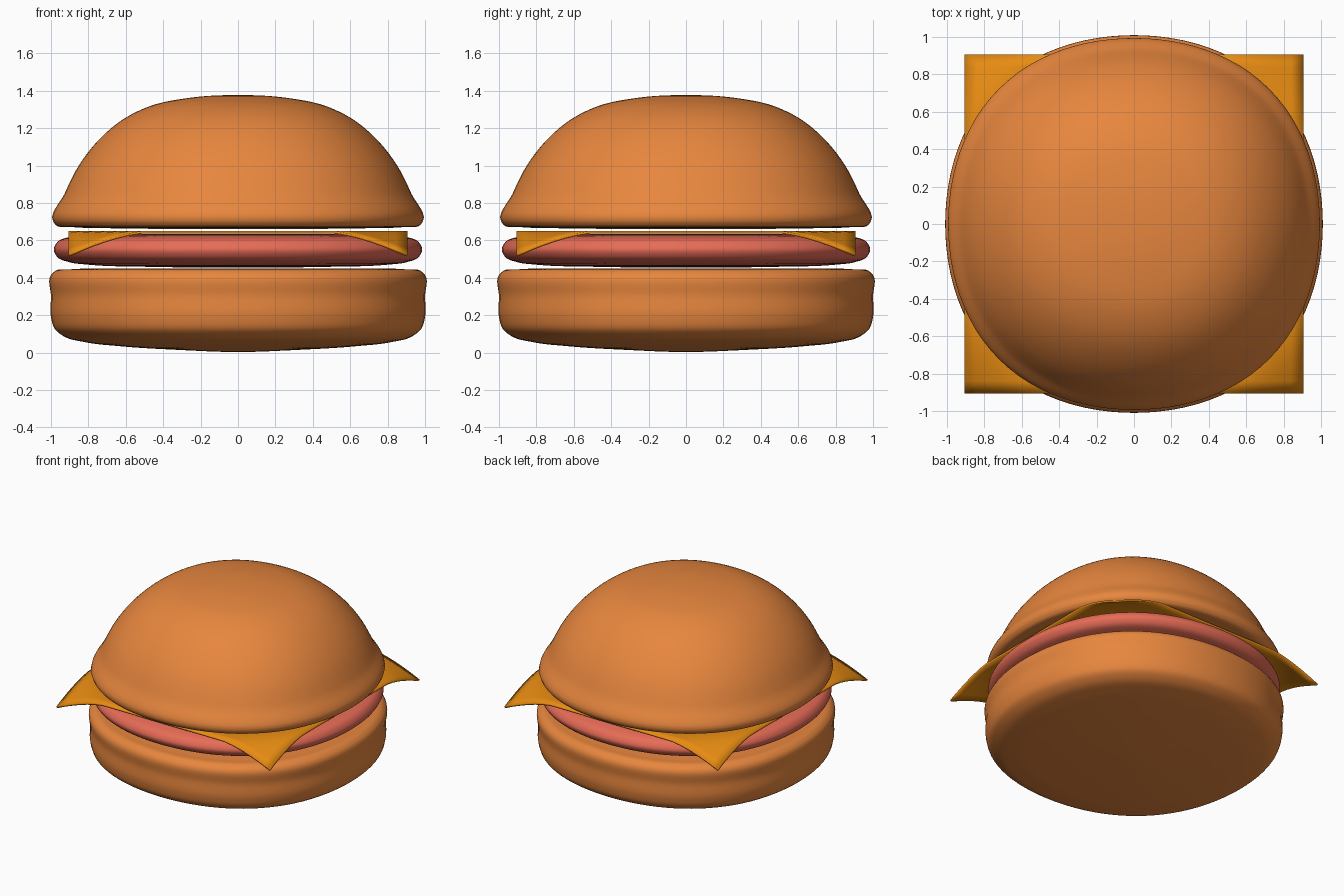
import bpy, bmesh, math
from mathutils import Vector
from mathutils.geometry import interpolate_bezier

old = bpy.data.objects.get("Cube")
if old:
    bpy.data.objects.remove(old, do_unlink=True)

SIDES = 96
STEPS = 6


def material(name, color):
    mat = bpy.data.materials.new(name)
    mat.use_nodes = True
    mat.diffuse_color = (*color, 1)
    mat.node_tree.nodes["Principled BSDF"].inputs["Base Color"].default_value = (*color, 1)
    return mat


def finish(bm, name, mat, angle):
    bmesh.ops.recalc_face_normals(bm, faces=bm.faces)
    mesh = bpy.data.meshes.new(name)
    bm.to_mesh(mesh)
    bm.free()
    obj = bpy.data.objects.new(name, mesh)
    bpy.context.collection.objects.link(obj)
    mesh.materials.append(mat)
    bpy.ops.object.select_all(action='DESELECT')
    obj.select_set(True)
    bpy.context.view_layer.objects.active = obj
    bpy.ops.object.shade_smooth_by_angle(angle=math.radians(angle))
    return obj


def smooth_profile(points):
    """Smooth curve through (radius, height) points, level at both ends."""
    pts = [Vector((r, 0, z)) for r, z in points]
    tangents = [Vector((1, 0, 0))]
    for a, b, c in zip(pts, pts[1:], pts[2:]):
        d0, d1 = (b - a).length, (c - b).length
        tangents.append(((b - a) * (d1 / d0) + (c - b) * (d0 / d1)) / (d0 + d1))
    tangents.append(Vector((-1, 0, 0)))
    curve = [pts[0]]
    for a, b, ta, tb in zip(pts, pts[1:], tangents, tangents[1:]):
        h = (b - a).length / 3
        curve += interpolate_bezier(a, a + ta * h, b - tb * h, b, STEPS + 1)[1:]
    return curve


def layer(name, points, mat):
    """Closed round layer whose outline is very slightly squared."""
    curve = smooth_profile(points)
    bm = bmesh.new()
    rings = []
    for p in curve[1:-1]:
        ring = []
        for i in range(SIDES):
            a = math.tau * i / SIDES
            r = p.x * (1 + 0.014 * (1 - math.cos(4 * a)))
            ring.append(bm.verts.new((r * math.cos(a), r * math.sin(a), p.z)))
        rings.append(ring)
    bottom, top = bm.verts.new(curve[0]), bm.verts.new(curve[-1])
    for i in range(SIDES):
        j = (i + 1) % SIDES
        bm.faces.new((bottom, rings[0][j], rings[0][i]))
        bm.faces.new((top, rings[-1][i], rings[-1][j]))
        for low, high in zip(rings, rings[1:]):
            bm.faces.new((low[i], low[j], high[j], high[i]))
    return finish(bm, name, mat, 60)


bread = material("bread orange", (0.8, 0.24, 0.048))
meat = material("meat pink", (0.8, 0.15, 0.095))
cheddar = material("cheese yellow", (0.8, 0.26, 0.006))

# Bottom bun: soft underside, upright wall, tight top rim
layer("bottom_bun", [
    (0, 0.003), (0.31, 0.014), (0.63, 0.034), (0.82, 0.056), (0.93, 0.086),
    (0.98, 0.127), (1, 0.19), (1, 0.3), (1, 0.415), (0.975, 0.438),
    (0.9, 0.445), (0.5, 0.449), (0, 0.45)], bread)

# Patty: flat pill shape
layer("patty", [
    (0, 0.455), (0.5, 0.459), (0.8, 0.47), (0.9, 0.483), (0.965, 0.51),
    (0.985, 0.55), (0.965, 0.592), (0.9, 0.618), (0.8, 0.627), (0.5, 0.633),
    (0, 0.635)], meat)

# Top bun: dome with a tight lower lip
layer("top_bun", [
    (0, 0.66), (0.6, 0.664), (0.9, 0.672), (0.972, 0.68), (0.988, 0.7),
    (0.928, 0.848), (0.848, 1.005), (0.74, 1.142), (0.61, 1.25),
    (0.47, 1.318), (0.26, 1.362), (0, 1.377)], bread)

# Cheese slice: square sheet with its four corners drooping
bm = bmesh.new()
bmesh.ops.create_grid(bm, x_segments=28, y_segments=28, size=0.905)
for v in bm.verts:
    fold = max(0, abs(v.co.x) + abs(v.co.y) - 1.4) / 0.41
    v.co.z = 0.651 - 0.125 * fold ** 1.5
cheese = finish(bm, "cheese_slice", cheddar, 30)
solid = cheese.modifiers.new("thickness", 'SOLIDIFY')
solid.thickness = 0.014
solid.offset = -1 if cheese.data.polygons[0].normal.z > 0 else 1
